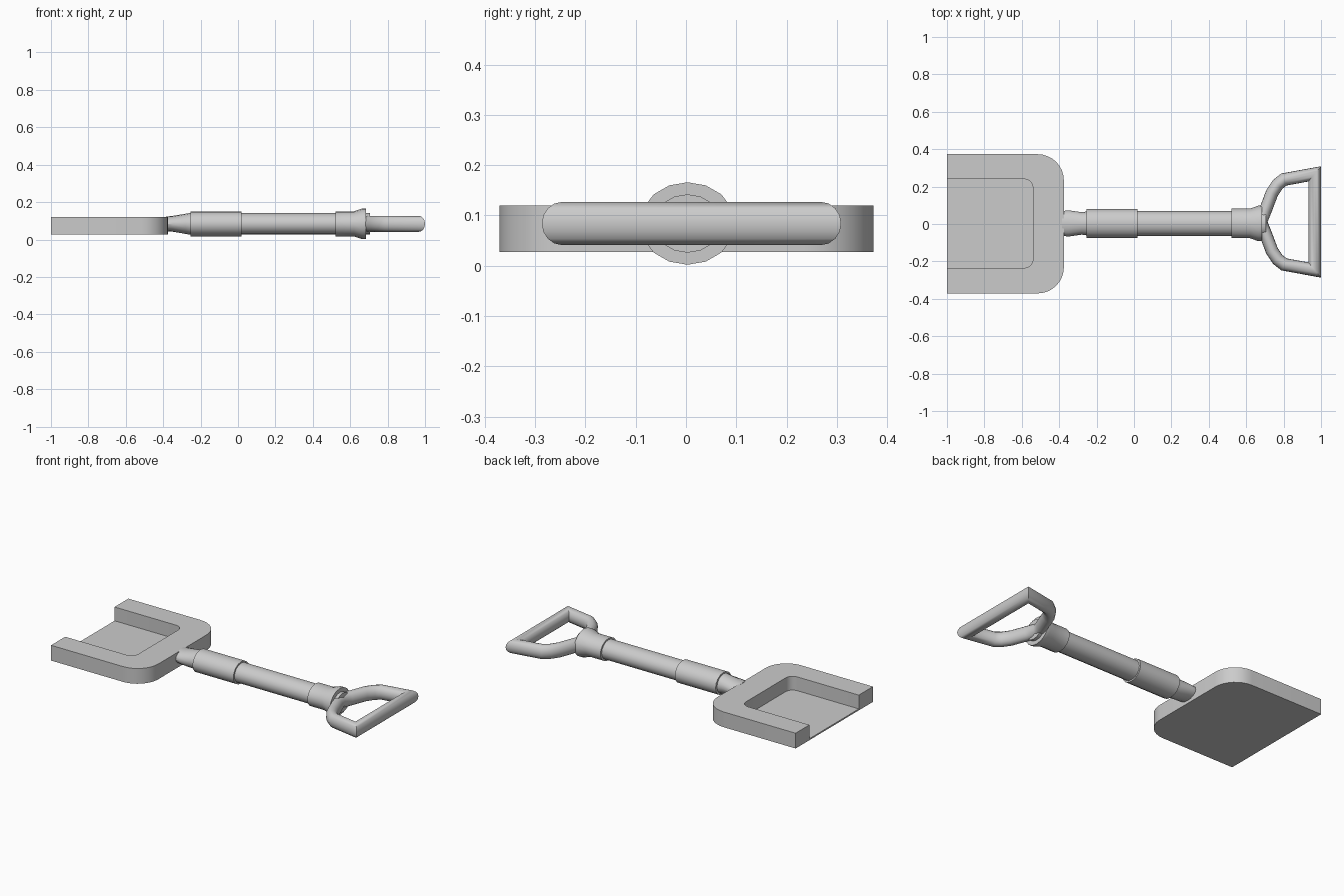
import bpy, bmesh, math
from mathutils import Vector

cube = bpy.data.objects.get("Cube")
if cube:
    bpy.data.objects.remove(cube, do_unlink=True)

AXIS_Z = 0.084   # height of the shaft centre line
AXIS_Y = 0.003
SIDES = 16

grey = bpy.data.materials.new("light grey")
grey.use_nodes = True
COLOUR = (0.6, 0.6, 0.6, 1)
grey.diffuse_color = COLOUR
grey.node_tree.nodes["Principled BSDF"].inputs["Base Color"].default_value = COLOUR


def finish(name, bm, angle=35):
    bmesh.ops.recalc_face_normals(bm, faces=bm.faces)
    mesh = bpy.data.meshes.new(name)
    bm.to_mesh(mesh)
    bm.free()
    mesh.materials.append(grey)
    obj = bpy.data.objects.new(name, mesh)
    bpy.context.collection.objects.link(obj)
    bpy.ops.object.select_all(action='DESELECT')
    obj.select_set(True)
    bpy.context.view_layer.objects.active = obj
    bpy.ops.object.shade_smooth_by_angle(angle=math.radians(angle))
    return obj


def prism(name, outline, z0, z1):
    bm = bmesh.new()
    face = bm.faces.new([bm.verts.new((x, y, z0)) for x, y in outline])
    top = bmesh.ops.extrude_face_region(bm, geom=[face])["geom"]
    verts = [v for v in top if isinstance(v, bmesh.types.BMVert)]
    bmesh.ops.translate(bm, verts=verts, vec=(0, 0, z1 - z0))
    return finish(name, bm)


def skin(bm, rings, closed=False):
    """Join rings of vertices with quads; cap the ends of an open skin."""
    n = len(rings[0])
    pairs = list(zip(rings, rings[1:]))
    if closed:
        pairs.append((rings[-1], rings[0]))
    else:
        bm.faces.new(rings[0])
        bm.faces.new(rings[-1])
    for a, b in pairs:
        for i in range(n):
            j = (i + 1) % n
            bm.faces.new((a[i], a[j], b[j], b[i]))


def loft(name, sections):
    """Elliptical sections (x, half width, half height) along the shaft."""
    bm = bmesh.new()
    rings = []
    for x, ry, rz in sections:
        angles = [math.tau * i / SIDES for i in range(SIDES)]
        rings.append([bm.verts.new((x, AXIS_Y + ry * math.cos(a),
                                    AXIS_Z + rz * math.sin(a))) for a in angles])
    skin(bm, rings)
    return finish(name, bm)


def rounded_u(back, front, y0, y1, radius, steps):
    """Outline open at the back edge, with two rounded front corners."""
    pts = [(back, y0)]
    for cy, start in ((y0 + radius, -90), (y1 - radius, 0)):
        for i in range(steps + 1):
            a = math.radians(start + 90 * i / steps)
            pts.append((front - radius + radius * math.cos(a),
                        cy + radius * math.sin(a)))
    return pts + [(back, y1)]


# Blade: a U-shaped rim around a thin floor
outer = rounded_u(-1, -0.375, -0.371, 0.373, 0.14, 8)
inner = rounded_u(-1, -0.54, -0.235, 0.24, 0.045, 4)
prism("blade_rim", outer + inner[::-1], 0.027, 0.12)
prism("blade_floor", inner, 0.027, 0.036)

# Shaft with its neck, sleeve and flared collar
loft("neck", [(-0.385, 0.066, 0.039), (-0.35, 0.07, 0.042),
              (-0.28, 0.06, 0.054), (-0.25, 0.064, 0.059)])
loft("shaft_sleeve", [(-0.255, 0.077, 0.067), (0.02, 0.077, 0.067)])
loft("shaft", [(0.0, 0.066, 0.058), (0.54, 0.066, 0.058)])
loft("collar", [(0.52, 0.079, 0.067), (0.62, 0.079, 0.067),
                (0.665, 0.095, 0.082), (0.685, 0.095, 0.082)])
loft("collar_tip", [(0.67, 0.068, 0.058), (0.705, 0.068, 0.058)])

# D-shaped grip: closed mitred tube, mirrored about its middle
half = [(0.702, 0.06), (0.738, 0.155), (0.768, 0.2), (0.802, 0.227), (0.966, 0.257)]
path = [(0.678, 0)] + half + [(x, -y) for x, y in reversed(half)]
path = [Vector(p) for p in path]
bm = bmesh.new()
rings = []
for k, p in enumerate(path):
    d0 = (p - path[k - 1]).normalized()
    d1 = (path[(k + 1) % len(path)] - p).normalized()
    tangent = (d0 + d1).normalized()
    side = Vector((tangent.y, -tangent.x)) / tangent.dot(d1)
    ring = []
    for i in range(SIDES):
        a = math.tau * i / SIDES
        q = p + side * (0.034 * math.cos(a))
        ring.append(bm.verts.new((q.x, q.y + 0.011, AXIS_Z + 0.043 * math.sin(a))))
    rings.append(ring)
skin(bm, rings, closed=True)
finish("grip", bm, 45)
